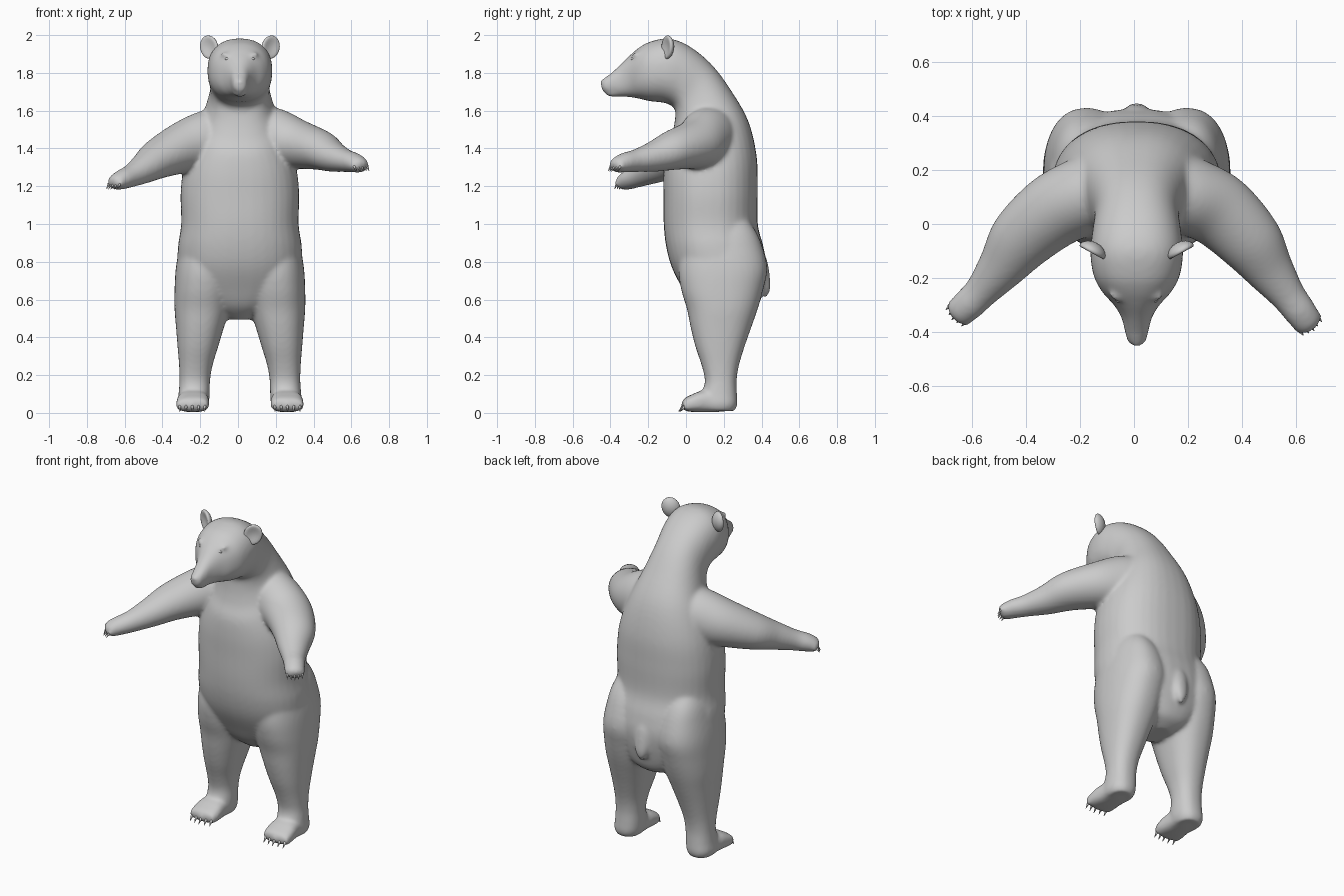
import bpy, bmesh, math
from mathutils import Vector, Matrix

if "Cube" in bpy.data.objects:
    bpy.data.objects.remove(bpy.data.objects["Cube"])

CX = 0.01  # body centre line
UP = Vector((0, 0, 1))

fur = bpy.data.materials.new("grey_fur")
fur.diffuse_color = (0.6, 0.6, 0.6, 1)
fur.use_nodes = True
fur.node_tree.nodes["Principled BSDF"].inputs["Base Color"].default_value = fur.diffuse_color


def catmull(a, b, c, d, t):
    return 0.5 * (2 * b + (c - a) * t + (2 * a - 5 * b + 4 * c - d) * t * t
                  + (3 * b - a - 3 * c + d) * t ** 3)


def loft(bm, rings, power=2.0, sides=36, steps=5):
    """Skin a closed smooth tube through rings of (centre, half axis u, half axis v)."""
    dense = []
    for i in range(len(rings) - 1):
        four = [rings[min(max(k, 0), len(rings) - 1)] for k in range(i - 1, i + 3)]
        for s in range(steps):
            dense.append([catmull(*(r[j] for r in four), s / steps) for j in range(3)])
    dense.append(rings[-1])
    loops = []
    for c, u, v in dense:
        loop = []
        for k in range(sides):
            a = 2 * math.pi * k / sides
            ca, sa = math.cos(a), math.sin(a)
            loop.append(bm.verts.new(c + u * math.copysign(abs(ca) ** (2 / power), ca)
                                     + v * math.copysign(abs(sa) ** (2 / power), sa)))
        loops.append(loop)
    for p, q in zip(loops, loops[1:]):
        for k in range(sides):
            n = (k + 1) % sides
            bm.faces.new((p[k], p[n], q[n], q[k]))
    bm.faces.new(loops[0])
    bm.faces.new(loops[-1])


def path_rings(path):
    """Rings along a path of (x, y, z, half width, half height)."""
    pts = [Vector(p[:3]) for p in path]
    out = []
    for i, p in enumerate(path):
        t = (pts[min(i + 1, len(pts) - 1)] - pts[max(i - 1, 0)]).normalized()
        side = t.cross(UP).normalized()
        out.append((pts[i], side * p[3], side.cross(t) * p[4]))
    return out


def ball(bm, pos, size, rot=None):
    m = Matrix.Translation(pos) @ (rot or Matrix()) @ Matrix.Diagonal((*size, 1))
    return bmesh.ops.create_uvsphere(bm, u_segments=20, v_segments=12, radius=1, matrix=m)["verts"]


def finish(bm, name):
    bmesh.ops.recalc_face_normals(bm, faces=bm.faces)
    me = bpy.data.meshes.new(name)
    bm.to_mesh(me)
    bm.free()
    me.materials.append(fur)
    ob = bpy.data.objects.new(name, me)
    bpy.context.collection.objects.link(ob)
    for p in me.polygons:
        p.use_smooth = True
    return ob


body = bmesh.new()
claws = bmesh.new()


def claw(base, tip, r):
    base, tip = Vector(base), Vector(tip)
    d = tip - base
    m = Matrix.Translation((base + tip) / 2) @ d.to_track_quat("Z", "Y").to_matrix().to_4x4()
    bmesh.ops.create_cone(claws, cap_ends=True, segments=8, radius1=r, radius2=0.001,
                          depth=d.length, matrix=m)


# Head, neck and torso: front y, z, back y, z, half width
TRUNK = [(-.450, 1.725, -.450, 1.752, .018), (-.437, 1.70, -.432, 1.772, .034),
         (-.40, 1.685, -.39, 1.805, .044), (-.35, 1.675, -.345, 1.845, .056),
         (-.30, 1.672, -.30, 1.89, .084), (-.255, 1.665, -.25, 1.933, .127),
         (-.19, 1.65, -.19, 1.965, .16), (-.11, 1.64, -.09, 1.982, .172),
         (-.06, 1.61, .02, 1.94, .163), (-.06, 1.54, .14, 1.84, .158),
         (-.08, 1.45, .24, 1.705, .19), (-.11, 1.37, .33, 1.545, .245),
         (-.12, 1.27, .374, 1.36, .295), (-.12, 1.15, .38, 1.18, .314),
         (-.118, 1.0, .38, 1.0, .311), (-.105, .88, .41, .88, .328),
         (-.075, .77, .425, .77, .325), (-.02, .66, .405, .64, .28),
         (.04, .56, .37, .54, .17), (.12, .495, .30, .495, .06)]
loft(body, [(Vector((CX, (a + c) / 2, (b + d) / 2)), Vector((w, 0, 0)),
             Vector((0, (c - a) / 2, (d - b) / 2))) for a, b, c, d, w in TRUNK], 2.3)

# Nose pad, lower lip and tail
ball(body, (CX, -.434, 1.75), (.028, .02, .02))
ball(body, (CX, -.38, 1.688), (.034, .045, .016))
loft(body, path_rings([(CX, .36, .87, .03, .03), (CX, .395, .80, .055, .035),
                       (CX, .412, .72, .05, .032), (CX, .42, .65, .034, .026),
                       (CX, .42, .60, .014, .016)]))

# Arms with paws
ARMS = [[(-.04, .16, 1.47, .14, .16), (-.18, .105, 1.435, .145, .16),
         (-.30, .045, 1.40, .138, .135), (-.42, -.06, 1.345, .12, .105),
         (-.495, -.165, 1.295, .088, .08), (-.565, -.25, 1.255, .064, .06),
         (-.615, -.30, 1.235, .06, .052), (-.652, -.333, 1.218, .052, .04),
         (-.666, -.345, 1.21, .03, .022)],
        [(.06, .16, 1.48, .14, .16), (.20, .105, 1.45, .145, .16),
         (.32, .045, 1.42, .138, .13), (.435, -.07, 1.39, .12, .105),
         (.505, -.175, 1.355, .09, .08), (.57, -.265, 1.335, .066, .06),
         (.615, -.325, 1.325, .06, .052), (.648, -.37, 1.31, .052, .04),
         (.66, -.385, 1.302, .03, .022)]]
for arm in ARMS:
    loft(body, path_rings(arm))
    end = Vector(arm[-2][:3])
    t = (end - Vector(arm[-4][:3])).normalized()
    side = t.cross(UP).normalized()
    for k in range(-2, 3):
        toe = end + side * k * .021 + t * (.004 - .005 * abs(k)) - UP * .004
        ball(body, toe, (.017, .017, .022))
        claw(toe + t * .008, toe + t * .028 - UP * .022, .008)

# Legs: z, inner x, outer x, front y, back y
LEG = [(1.08, .13, .24, .10, .28), (.97, .08, .295, .04, .365), (.87, .045, .322, -.02, .408),
       (.76, .03, .34, -.04, .43), (.65, .04, .346, -.025, .408),
       (.55, .055, .346, .005, .38), (.45, .085, .338, .025, .345), (.35, .115, .33, .05, .31),
       (.25, .145, .322, .083, .28), (.17, .158, .32, .10, .268), (.10, .16, .325, .085, .27),
       (.045, .165, .33, .08, .272), (.01, .18, .315, .09, .258)]
FOOT = [(.245, .255, .045, .05, .03), (.246, .18, .055, .072, .05), (.248, .09, .06, .083, .057),
        (.25, .035, .05, .088, .046), (.252, 0, .042, .084, .036), (.252, -.014, .038, .065, .024)]
for s in (-1, 1):
    loft(body, [(Vector((CX + s * (a + b) / 2, (c + d) / 2, z)), Vector(((b - a) / 2, 0, 0)),
                 Vector((0, (d - c) / 2, 0))) for z, a, b, c, d in LEG], 2.3)
    loft(body, path_rings([(CX + s * x, y, z, w, h) for x, y, z, w, h in FOOT]), 2.8)
    for k in range(-2, 3):
        x, y = CX + s * .252 + k * .033, -.004 + .005 * abs(k)
        ball(body, (x, y, .042), (.021, .023, .032))
        claw((x, y - .012, .036), (x, y - .036, .006), .009)
    # Brow ridge
    ball(body, (CX + s * .068, -.264, 1.892), (.034, .024, .012), Matrix.Rotation(-s * .4, 4, "Y"))

# Fuse the overlapping forms into one smooth skin
skin = finish(body, "body")
remesh = skin.modifiers.new("fuse", "REMESH")
remesh.mode = "VOXEL"
remesh.voxel_size = 0.011
remesh.use_smooth_shade = True
soft = skin.modifiers.new("soften", "SMOOTH")
soft.factor = 0.5
soft.iterations = 10
finish(claws, "claws")

# Cupped ears
ears = bmesh.new()
for s in (-1, 1):
    place = (Matrix.Translation((CX + s * .163, -.10, 1.936)) @ Matrix.Rotation(s * .5, 4, "Z")
             @ Matrix.Rotation(s * .3, 4, "Y"))
    for v in ball(ears, (0, 0, 0), (1, 1, 1)):
        x, y, z = v.co
        r2 = min(1, x * x + z * z)
        depth = y * .026 + (.026 * (1 - r2) ** 1.2 if y < 0 else .008 * (1 - r2))
        v.co = place @ Vector((x * .053, depth, z * .063))
finish(ears, "ears")

# Eyes
eyes = bmesh.new()
for s in (-1, 1):
    ball(eyes, (CX + s * .066, -.281, 1.874), (.013, .010, .008))
finish(eyes, "eyes")
